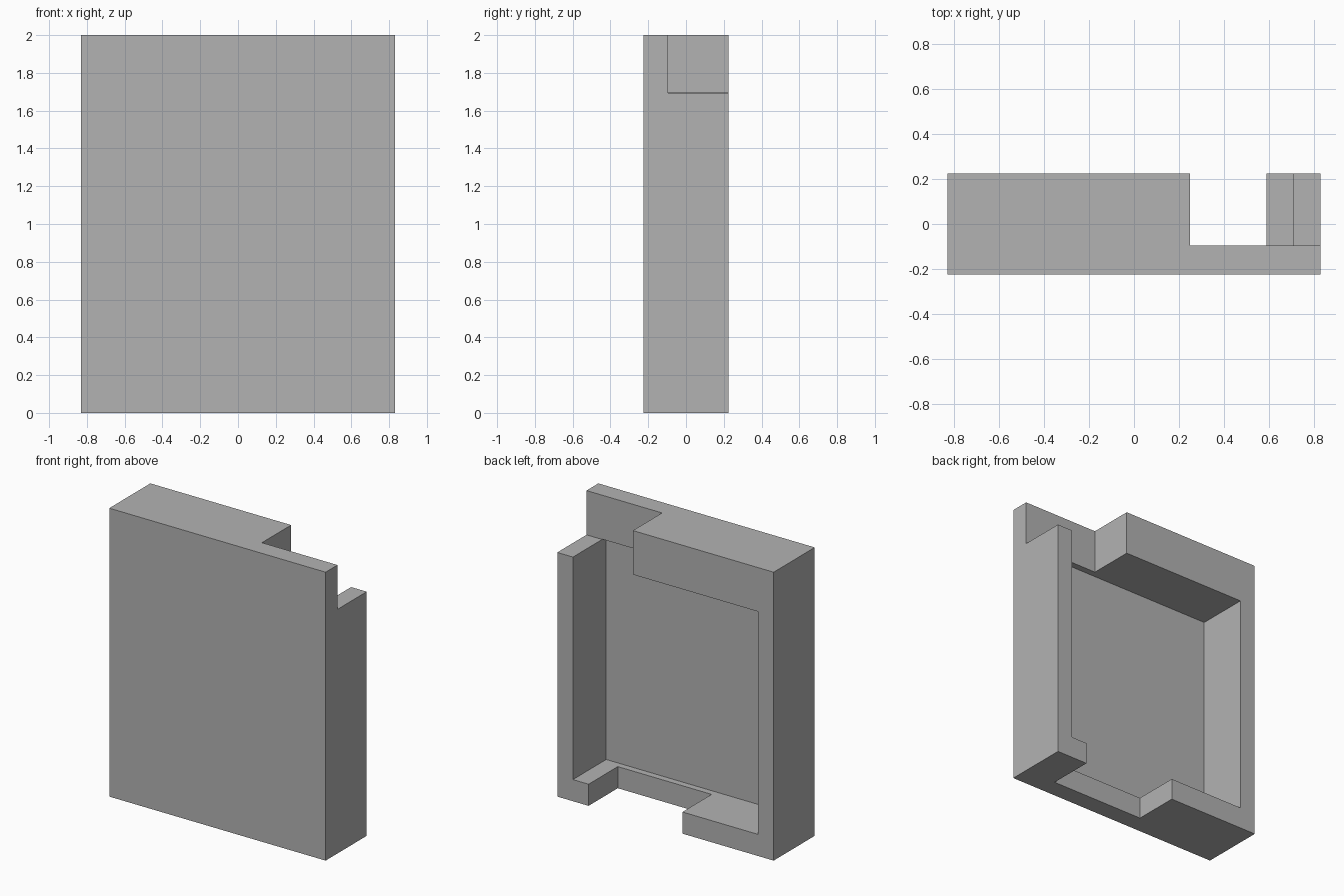
import bpy

cube = bpy.data.objects.get("Cube")
if cube:
    bpy.data.objects.remove(cube, do_unlink=True)

# Single plain grey finish
grey = bpy.data.materials.new("plain_grey")
grey.use_nodes = True
colour = (0.45, 0.45, 0.45, 1)
grey.diffuse_color = colour
grey.node_tree.nodes["Principled BSDF"].inputs["Base Color"].default_value = colour


def box(name, low, high):
    """Box between two opposite corners."""
    centre = [(a + b) / 2 for a, b in zip(low, high)]
    bpy.ops.mesh.primitive_cube_add(size=1, location=centre)
    obj = bpy.context.object
    obj.name = name
    obj.scale = [b - a for a, b in zip(low, high)]
    bpy.ops.object.transform_apply(location=True, rotation=False, scale=True)
    obj.data.materials.append(grey)
    return obj


W, D, H = 0.83, 0.225, 2.0      # half width, half depth, height
INNER = 0.71                    # inner face of the side walls
RIM_LOW, RIM_HIGH = 0.15, 1.695  # inner faces of bottom and top rims
POCKET_Y, NOTCH_Y = -0.14, -0.095
OUT = 0.2                       # cutter overshoot
LAP = 0.002                     # overlap between neighbouring cutters

tray = box("tray_body", (-W, -D, 0), (W, D, H))

cutters = [
    # Recess behind the front plate
    box("pocket_cutter", (-INNER, POCKET_Y, RIM_LOW), (INNER, D + OUT, RIM_HIGH)),
    # Missing upper corner of the rim
    box("top_notch_cutter", (0.25, NOTCH_Y, RIM_HIGH - LAP), (W + OUT, D + OUT, H + OUT)),
    # Gap in the bottom rim
    box("bottom_notch_cutter", (-0.13, NOTCH_Y, -OUT), (0.59, D + OUT, RIM_LOW + LAP)),
]

for cutter in cutters:
    cutter.hide_render = True
    cut = tray.modifiers.new(cutter.name, "BOOLEAN")
    cut.operation = "DIFFERENCE"
    cut.solver = "EXACT"
    cut.object = cutter

# Bake the cuts, then drop the cutters
bpy.ops.object.select_all(action="DESELECT")
bpy.context.view_layer.objects.active = tray
tray.select_set(True)
for mod in list(tray.modifiers):
    bpy.ops.object.modifier_apply(modifier=mod.name)
for cutter in cutters:
    bpy.data.objects.remove(cutter, do_unlink=True)
